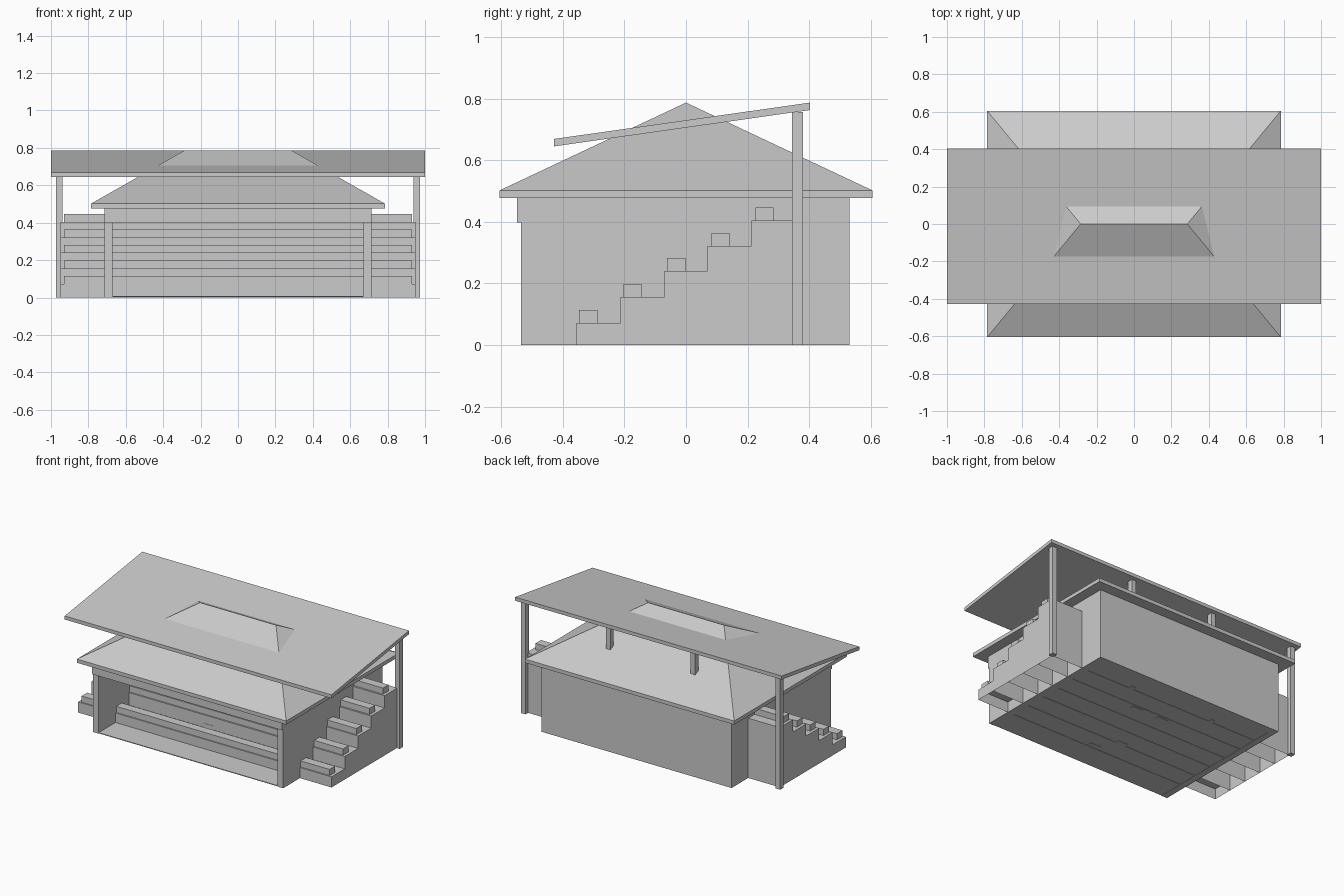
import bpy, bmesh

if "Cube" in bpy.data.objects:
    bpy.data.objects.remove(bpy.data.objects["Cube"])

grey = bpy.data.materials.new("light_grey")
grey.diffuse_color = (0.6, 0.6, 0.6, 1)
grey.use_nodes = True
grey.node_tree.nodes["Principled BSDF"].inputs["Base Color"].default_value = grey.diffuse_color


def finish(name, bm):
    bmesh.ops.recalc_face_normals(bm, faces=bm.faces[:])
    me = bpy.data.meshes.new(name)
    bm.to_mesh(me)
    bm.free()
    me.materials.append(grey)
    ob = bpy.data.objects.new(name, me)
    bpy.context.collection.objects.link(ob)
    return ob


def box(name, x0, x1, y0, y1, z0, z1, open_bottom=False):
    bm = bmesh.new()
    bmesh.ops.create_cube(bm, size=1)
    for v in bm.verts:
        v.co.x = x1 if v.co.x > 0 else x0
        v.co.y = y1 if v.co.y > 0 else y0
        v.co.z = z1 if v.co.z > 0 else z0
    bmesh.ops.recalc_face_normals(bm, faces=bm.faces[:])
    if open_bottom:
        low = [f for f in bm.faces if f.normal.z < -0.9]
        bmesh.ops.delete(bm, geom=low, context='FACES_ONLY')
    return finish(name, bm)


def extrude_x(name, profile, half):
    # Side profile in (y, z) extruded across the width
    bm = bmesh.new()
    f = bm.faces.new([bm.verts.new((-half, y, z)) for y, z in profile])
    g = bmesh.ops.extrude_face_region(bm, geom=[f])["geom"]
    for v in g:
        if isinstance(v, bmesh.types.BMVert):
            v.co.x = half
    return finish(name, bm)


# Stepped stand: five hollow tiers, each with a bench
edges = [-0.355, -0.213, -0.07, 0.07, 0.213, 0.352]
tops = [0.072, 0.156, 0.24, 0.322, 0.405]
bench_y = [-0.347, -0.203, -0.061, 0.082, 0.225]
for i, top in enumerate(tops):
    box(f"stand_tier_{i+1}", -0.95, 0.95, edges[i], edges[i + 1], 0, top, True)
    box(f"bench_{i+1}", -0.93, 0.93, bench_y[i], bench_y[i] + 0.059, top, top + 0.042)

# Building walls, open at the front
for s, side in ((-1, "left"), (1, "right")):
    a, b = sorted((s * 0.67, s * 0.713))
    box(f"{side}_wall", a, b, -0.535, 0.53, 0, 0.48)
box("back_wall", -0.67, 0.67, 0.49, 0.53, 0, 0.48)
box("front_lintel", -0.713, 0.713, -0.548, -0.50, 0.398, 0.48)
box("floor", -0.67, 0.67, -0.535, 0.49, 0.002, 0.007)

# Hipped roof with eaves slab
box("eaves", -0.785, 0.785, -0.605, 0.605, 0.477, 0.502)
bm = bmesh.new()
c = [bm.verts.new((x, y, 0.502)) for x, y in
     ((-0.785, -0.605), (0.785, -0.605), (0.785, 0.605), (-0.785, 0.605))]
l, r = (bm.verts.new((x, 0, 0.787)) for x in (-0.285, 0.285))
for f in ((c[0], c[1], r, l), (c[1], c[2], r), (c[2], c[3], l, r), (c[3], c[0], l)):
    bm.faces.new(f)
finish("hip_roof", bm)

# Sloping canopy on four posts
extrude_x("canopy", [(-0.428, 0.645), (0.403, 0.763), (0.403, 0.787), (-0.428, 0.669)], 1.0)
for i, x in enumerate((-0.955, -0.318, 0.318, 0.955)):
    box(f"canopy_post_{i+1}", x - 0.017, x + 0.017, 0.344, 0.38, 0, 0.757)

# Small blocks set into the floor
for i, (x, y) in enumerate(((0.13, 0.18), (-0.07, 0.18), (0.04, -0.33), (-0.07, -0.2))):
    box(f"floor_block_{i+1}", x - 0.04, x + 0.04, y - 0.015, y + 0.015, 0, 0.1)
